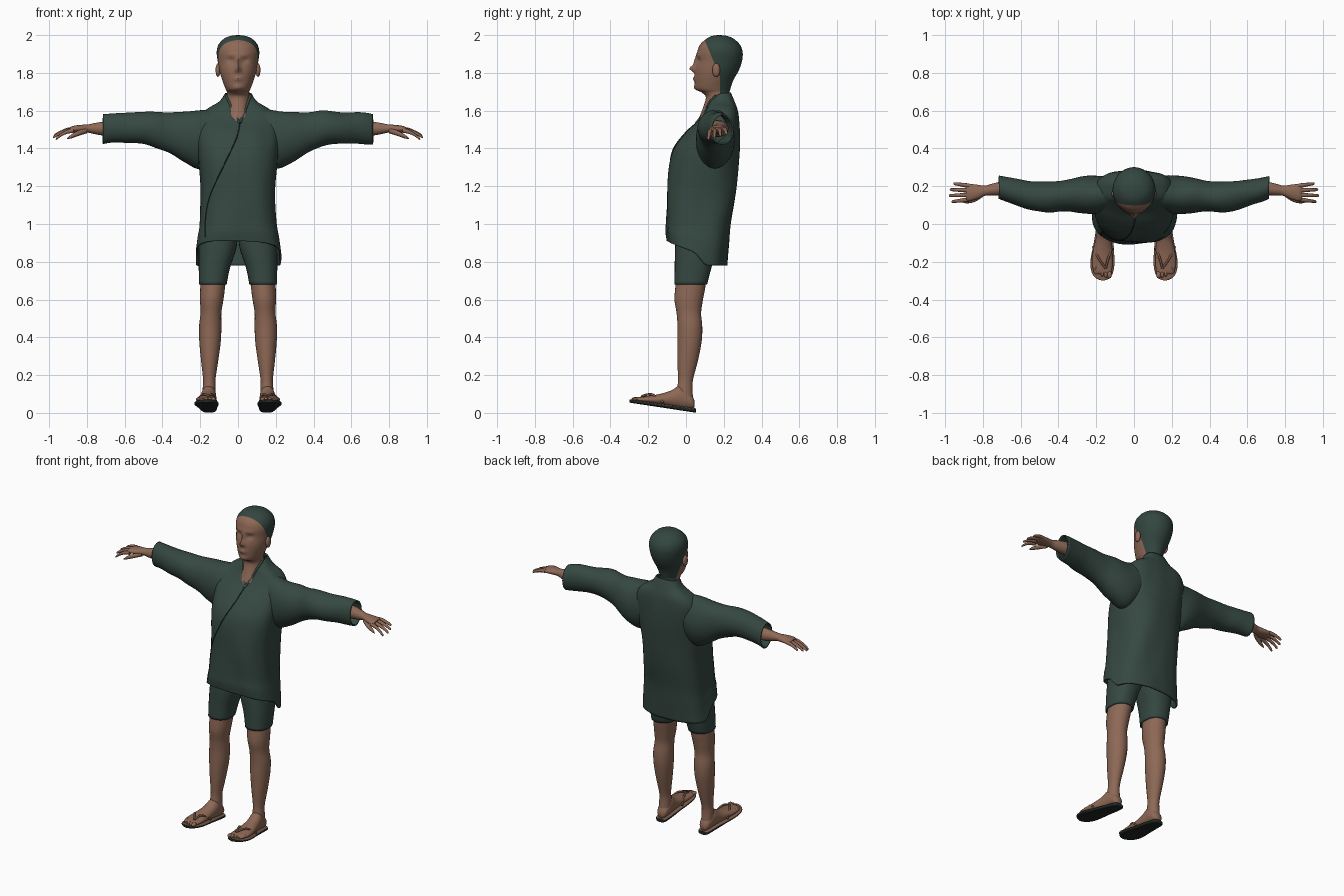
import bpy, bmesh, math
from mathutils import Vector, noise
from mathutils.bvhtree import BVHTree

if "Cube" in bpy.data.objects:
    bpy.data.objects.remove(bpy.data.objects["Cube"])


def material(name, rgb):
    m = bpy.data.materials.new(name)
    m.use_nodes = True
    m.diffuse_color = (*rgb, 1)
    b = m.node_tree.nodes["Principled BSDF"]
    b.inputs["Base Color"].default_value = (*rgb, 1)
    b.inputs["Roughness"].default_value = 0.9
    return m


cloth = material("dark green cloth", (0.036, 0.064, 0.052))
hair_mat = material("dark green hair", (0.033, 0.06, 0.05))
skin = material("brown skin", (0.27, 0.14, 0.092))
strap_mat = material("strap brown", (0.2, 0.1, 0.065))
sole_mat = material("sole black green", (0.014, 0.021, 0.019))
seam_mat = material("seam dark green", (0.012, 0.022, 0.018))


def spline(rows, steps):
    """Catmull-Rom through rows of numbers."""
    out = []
    for i in range(len(rows) - 1):
        p = [rows[max(i - 1, 0)], rows[i], rows[i + 1], rows[min(i + 2, len(rows) - 1)]]
        for k in range(steps):
            t = k / steps
            out.append([b + 0.5 * t * (c - a + t * (2 * a - 5 * b + 4 * c - d + t * (3 * (b - c) + d - a)))
                        for a, b, c, d in zip(*p)])
    return out + [list(rows[-1])]


def loft(rows, axis="Z", side=1, power=2.0, segs=28, steps=4, caps=True):
    """Rows: position along axis, centre u, half width u, low v, high v."""
    bm = bmesh.new()
    rings = []
    for t, cu, ru, v0, v1 in spline(rows, steps):
        ring = []
        for k in range(segs):
            a = math.tau * k / segs
            c, s = math.cos(a), math.sin(a)
            u = cu + ru * math.copysign(abs(c) ** (2 / power), c)
            v = (v0 + v1) / 2 + (v1 - v0) / 2 * math.copysign(abs(s) ** (2 / power), s)
            x, y, z = {"Z": (u, v, t), "X": (t, u, v), "Y": (u, t, v)}[axis]
            ring.append(bm.verts.new((x * side, y, z)))
        rings.append(ring)
    for a, b in zip(rings, rings[1:]):
        for k in range(segs):
            n = (k + 1) % segs
            bm.faces.new((a[k], a[n], b[n], b[k]))
    if caps:
        bm.faces.new(rings[0])
        bm.faces.new(rings[-1])
    bmesh.ops.recalc_face_normals(bm, faces=bm.faces)
    return bm


def finish(name, bm, *mats, thick=0):
    me = bpy.data.meshes.new(name)
    bm.to_mesh(me)
    bm.free()
    for m in mats:
        me.materials.append(m)
    me.shade_smooth()
    me.set_sharp_from_angle(angle=math.radians(50))
    ob = bpy.data.objects.new(name, me)
    bpy.context.collection.objects.link(ob)
    if thick:
        mod = ob.modifiers.new("thickness", "SOLIDIFY")
        mod.thickness = thick
    return ob


def tube(name, points, radius, mat):
    cu = bpy.data.curves.new(name, "CURVE")
    cu.dimensions = "3D"
    cu.bevel_depth = radius
    cu.bevel_resolution = 2
    cu.use_fill_caps = True
    sp = cu.splines.new("POLY")
    sp.points.add(len(points) - 1)
    for p, co in zip(sp.points, points):
        p.co = (*co, 1)
    cu.materials.append(mat)
    bpy.context.collection.objects.link(bpy.data.objects.new(name, cu))


def ball(name, loc, scale, mat):
    bm = bmesh.new()
    bmesh.ops.create_uvsphere(bm, u_segments=16, v_segments=10, radius=1)
    for v in bm.verts:
        v.co = Vector(a * b for a, b in zip(v.co, scale)) + Vector(loc)
    return finish(name, bm, mat)


def cut(bm, point, normal):
    bmesh.ops.bisect_plane(bm, geom=bm.verts[:] + bm.edges[:] + bm.faces[:],
                           plane_co=point, plane_no=normal)


def wrinkle(bm, amount):
    bm.normal_update()
    for v in bm.verts:
        p = Vector((v.co.x * 9, v.co.y * 9, v.co.z * 4))
        v.co += v.normal * noise.noise(p) * amount


# Head and neck, with sculpted face and hair split off by slanted planes
head = loft([(1.46, 0, .09, .03, .2), (1.54, 0, .075, .06, .21), (1.61, 0, .06, .088, .22),
             (1.67, 0, .06, .105, .23), (1.695, 0, .058, .085, .23), (1.715, 0, .066, .052, .235),
             (1.76, 0, .083, .047, .25), (1.81, 0, .098, .047, .278), (1.86, 0, .107, .057, .296),
             (1.91, 0, .113, .06, .3), (1.95, 0, .103, .075, .285), (1.982, 0, .073, .11, .25),
             (1.996, 0, .038, .14, .215), (2.0, 0, .005, .172, .182)], segs=64, steps=5)
bumps = [(0, 1.823, -.03, .011, .016), (0, 1.86, -.015, .01, .028), (0, 1.768, -.011, .022, .011),
         (0, 1.722, -.008, .02, .013)]
for s in (1, -1):
    bumps += [(s * .037, 1.865, .012, .017, .013), (s * .033, 1.895, -.006, .026, .009),
              (s * .014, 1.812, -.008, .007, .008)]
for v in head.verts:
    if v.co.y < .15 and v.co.z > 1.69:
        v.co.y += sum(a * math.exp(-((v.co.x - x) / w) ** 2 - ((v.co.z - z) / h) ** 2)
                      for x, z, a, w, h in bumps)
hairline, nape = (Vector((0, .1, 1.97)), Vector((0, .92, .39))), (Vector((0, .18, 1.8)), Vector((0, 1, 0)))
for co, no in (hairline, nape):
    cut(head, co, no)
for f in head.faces:
    c = f.calc_center_median()
    f.material_index = int(any((c - co).dot(no) > 0 for co, no in (hairline, nape)))
finish("head", head, skin, hair_mat)

# Jacket body with low back hem, raised front hem and open neck
jacket = loft([(1.695, 0, .072, .15, .235), (1.645, 0, .105, .12, .255), (1.60, 0, .175, .1, .27),
               (1.55, 0, .21, .06, .277), (1.48, 0, .215, -.005, .282), (1.37, 0, .21, -.075, .283),
               (1.18, 0, .198, -.1, .262), (1.0, 0, .203, -.105, .236), (.9, 0, .217, -.106, .226),
               (.8, 0, .228, -.1, .216)], power=2.7, segs=72, steps=6, caps=False)


def hem(x, y):
    k = min(max((y - .05) / .06, 0), 1)
    return (.91 - max(y + .1, 0) * .35 - .03 * x) * (1 - k) + .78 * k


for v in jacket.verts:
    if v.co.z < 1:
        h = hem(v.co.x, v.co.y)
        v.co.z = h + (v.co.z - .8) / .2 * (1 - h)
wrinkle(jacket, .009)
surface = BVHTree.FromBMesh(jacket)
notch = Vector((.01, 0, 1.535))
edges = [Vector((.15, 0, -.06)), Vector((-.15, 0, -.075))]
for n in edges:
    cut(jacket, notch, n)
opening = [f for f in jacket.faces if f.calc_center_median().y < .18
           and all((f.calc_center_median() - notch).dot(n) < 0 for n in edges)]
bmesh.ops.delete(jacket, geom=opening, context="FACES")
finish("jacket_body", jacket, cloth, thick=.009)


# Overlap seam and collar edges laid on the jacket surface
def surface_line(name, corners, radius, mat):
    pts = []
    for x, z in spline(corners, 8):
        hit = surface.ray_cast(Vector((x, -1, z)), Vector((0, 1, 0)))[0]
        if hit:
            pts.append(hit)
    tube(name, pts, radius, mat)


surface_line("overlap_seam", [(.01, 1.535), (-.01, 1.45), (-.08, 1.3), (-.145, 1.16), (-.17, 1.05),
                              (-.175, .93)], .003, seam_mat)
surface_line("left_collar_edge", [(.066, 1.68), (.04, 1.61), (.01, 1.535)], .007, cloth)
surface_line("right_collar_edge", [(-.062, 1.68), (-.03, 1.61), (.01, 1.535)], .007, cloth)

for side, label in ((1, "left_"), (-1, "right_")):
    ball(label + "ear", (side * .106, .16, 1.815), (.013, .021, .036), skin)

    # Wide sleeve, open at the cuff
    sleeve = loft([(.1, .16, .09, 1.34, 1.61), (.2, .155, .1, 1.295, 1.602), (.28, .155, .093, 1.325, 1.592),
                   (.38, .15, .085, 1.38, 1.594), (.48, .142, .08, 1.42, 1.597), (.6, .162, .072, 1.428, 1.59),
                   (.715, .195, .06, 1.422, 1.583)], "X", side, segs=40, steps=6, caps=False)
    wrinkle(sleeve, .009)
    finish(label + "sleeve", sleeve, cloth, thick=.008)

    # Forearm, palm, fingers and thumb
    finish(label + "forearm_and_palm", loft(
        [(.55, .165, .04, 1.46, 1.55), (.68, .187, .038, 1.465, 1.545), (.75, .182, .031, 1.474, 1.536),
         (.79, .176, .027, 1.483, 1.528), (.83, .17, .038, 1.484, 1.525), (.87, .167, .045, 1.485, 1.52),
         (.89, .167, .038, 1.488, 1.512)], "X", side), skin)
    for i, length in enumerate((.085, .105, .11, .095)):
        y, z, spread = .202 - i * .024, 1.503 - i * .003, (1.5 - i) * .008
        drop = .025 + i * .007
        rows = []
        for t, r in ((0, .012), (.35, .011), (.7, .009), (.95, .007), (1, .001)):
            c = z - drop * t * t
            rows.append((.87 + length * t, y + spread * t, r, c - r, c + r))
        finish(label + "finger_%d" % (i + 1), loft(rows, "X", side, segs=10), skin)
    finish(label + "thumb", loft([(.80, .155, .012, 1.48, 1.51), (.84, .132, .014, 1.468, 1.496),
                                  (.88, .12, .011, 1.454, 1.476), (.905, .115, .002, 1.449, 1.453)],
                                 "X", side, segs=12), skin)

    # Shorts leg and bare leg
    shorts = loft([(1.0, .1, .1, -.05, .18), (.88, .107, .1, -.058, .165), (.77, .125, .083, -.06, .135),
                   (.68, .133, .073, -.062, .112)], "Z", side, 2.3, caps=False)
    finish(label + "shorts_leg", shorts, cloth, thick=.007)
    finish(label + "leg", loft(
        [(.85, .12, .07, -.04, .12), (.68, .133, .066, -.055, .104), (.6, .139, .062, -.061, .09),
         (.53, .143, .055, -.05, .08), (.46, .147, .059, -.045, .086), (.38, .148, .057, -.046, .083),
         (.28, .15, .046, -.046, .064), (.18, .152, .033, -.042, .038), (.13, .153, .034, -.046, .034),
         (.07, .153, .036, -.045, .038)], "Z", side), skin)

    # Foot and toes
    finish(label + "foot", loft(
        [(.046, .153, .012, .03, .06), (.036, .153, .029, .022, .085), (.01, .153, .037, .02, .115),
         (-.03, .155, .04, .022, .145), (-.08, .16, .043, .03, .118), (-.14, .166, .05, .04, .1),
         (-.2, .168, .055, .05, .09), (-.25, .166, .048, .058, .084), (-.265, .165, .04, .062, .078)],
        "Y", side), skin)
    for i in range(5):
        ball(label + "toe_%d" % (i + 1), (side * (.13 + i * .019), -.268 + i * i * .0025, .073),
             (.013 if i == 0 else .0095, .02, .011), skin)

    # Sandal sole with a brown footbed, and thong straps
    outline = ((.052, .153, .012), (.04, .153, .034), (-.03, .156, .045), (-.1, .161, .052),
               (-.2, .167, .064), (-.26, .167, .055), (-.288, .165, .034), (-.298, .164, .01))
    sole = loft([(y, x, w, .001 + (.052 - y) * .152, .024 + (.052 - y) * .135) for y, x, w in outline],
                "Y", side, 4, segs=32)
    for f in sole.faces:
        f.material_index = int(f.normal.z > .6)
    finish(label + "sandal_sole", sole, sole_mat, strap_mat)
    for part, x in (("inner", .112), ("outer", .216)):
        path = spline([(.15, -.235, .088), ((x + .16) / 2, -.18, .098), (x, -.12, .055)], 6)
        tube(label + part + "_strap", [(side * a, b, c) for a, b, c in path], .006, strap_mat)
